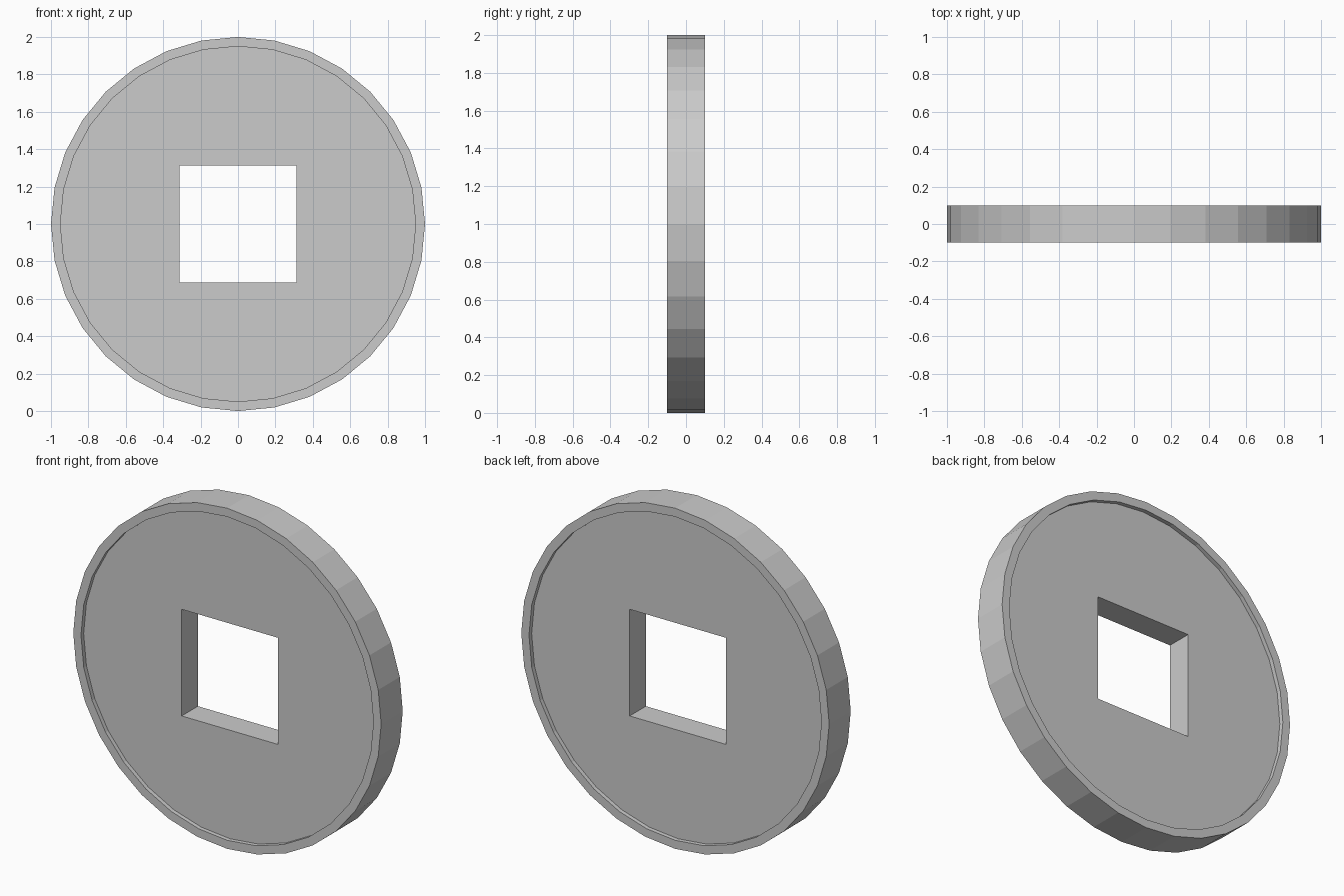
import bpy, bmesh, math
from mathutils import Matrix

if "Cube" in bpy.data.objects:
    bpy.data.objects.remove(bpy.data.objects["Cube"])

RADIUS, THICK, SIDES = 1.0, 0.2, 32
RIM, RECESS, HOLE = 0.05, 0.025, 0.626

# Coin disc: low-poly cylinder lying along y, with both faces recessed inside a rim
bm = bmesh.new()
bmesh.ops.create_cone(bm, cap_ends=True, segments=SIDES, radius1=RADIUS,
                      radius2=RADIUS, depth=THICK)
for cap in [f for f in bm.faces if len(f.verts) == SIDES]:
    normal = cap.normal.copy()
    bmesh.ops.inset_individual(bm, faces=[cap], use_even_offset=True,
                               thickness=RIM * math.cos(math.pi / SIDES))
    floor = bmesh.ops.extrude_discrete_faces(bm, faces=[cap])["faces"][0]
    bmesh.ops.translate(bm, verts=floor.verts, vec=-normal * RECESS)
bmesh.ops.transform(bm, verts=bm.verts,
                    matrix=Matrix.Translation((0, 0, RADIUS)) @ Matrix.Rotation(math.pi / 2, 4, 'X'))
bmesh.ops.recalc_face_normals(bm, faces=bm.faces)
mesh = bpy.data.meshes.new("coin_disc")
bm.to_mesh(mesh)
bm.free()
coin = bpy.data.objects.new("coin_disc", mesh)
bpy.context.collection.objects.link(coin)

# Square hole through the middle
bpy.ops.mesh.primitive_cube_add(size=1, location=(0, 0, RADIUS))
cutter = bpy.context.object
cutter.name = "hole_cutter"
cutter.scale = (HOLE, 1, HOLE)
cutter.hide_render = True
cutter.display_type = 'WIRE'
hole = coin.modifiers.new("square_hole", 'BOOLEAN')
hole.object = cutter
hole.operation = 'DIFFERENCE'
hole.solver = 'EXACT'
